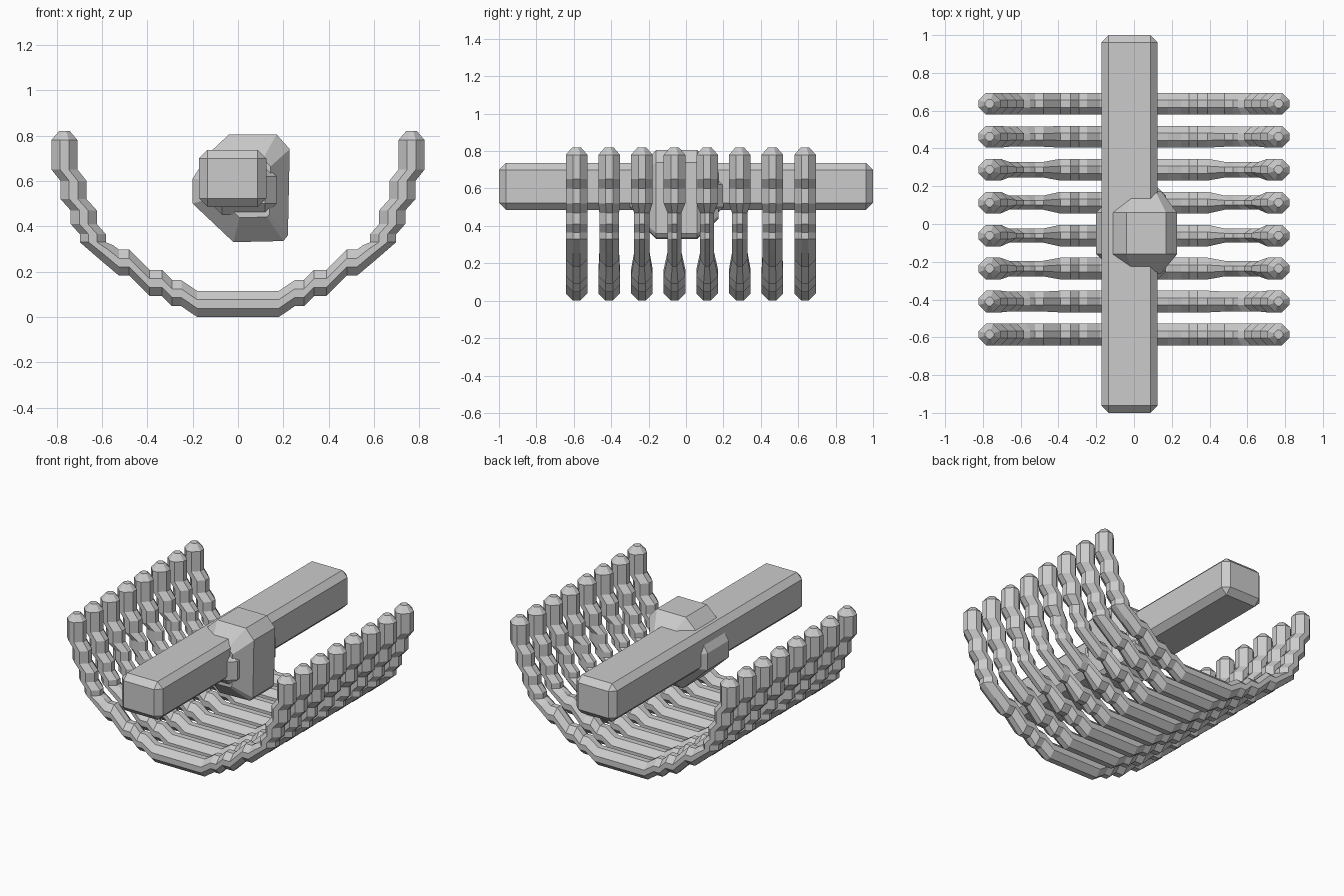
import bpy, bmesh, math

cube = bpy.data.objects.get("Cube")
if cube:
    bpy.data.objects.remove(cube, do_unlink=True)


def finish(name, bm):
    bmesh.ops.recalc_face_normals(bm, faces=bm.faces[:])
    mesh = bpy.data.meshes.new(name)
    bm.to_mesh(mesh)
    bm.free()
    obj = bpy.data.objects.new(name, mesh)
    bpy.context.collection.objects.link(obj)
    return obj


def loft(name, rings):
    """Skin a list of equal-length rings and close both ends."""
    bm = bmesh.new()
    loops = [[bm.verts.new(p) for p in ring] for ring in rings]
    for a, b in zip(loops, loops[1:]):
        for i in range(len(a)):
            j = (i + 1) % len(a)
            bm.faces.new((a[i], a[j], b[j], b[i]))
    bm.faces.new(loops[0])
    bm.faces.new(loops[-1])
    return finish(name, bm)


def chamfered_box(name, low, high, chamfer):
    bm = bmesh.new()
    bmesh.ops.create_cube(bm, size=1)
    for v in bm.verts:
        v.co = [(a + b) / 2 + c * (b - a) for a, b, c in zip(low, high, v.co)]
    bmesh.ops.bevel(bm, geom=bm.edges[:], offset=chamfer, segments=1,
                    affect='EDGES', profile=0.5)
    return finish(name, bm)


# Ribs: stepped U path, each row is x, z, section angle, section scale
HALF, FLAT = 0.0575, 0.019
OCTAGON = [(HALF, FLAT), (FLAT, HALF), (-FLAT, HALF), (-HALF, FLAT),
           (-HALF, -FLAT), (-FLAT, -HALF), (FLAT, -HALF), (HALF, -FLAT)]
SIDE = [(.765, .82, 0, .4), (.765, .78, 0, 1), (.765, .65, 0, 1),
        (.725, .60, 0, 1), (.725, .52, 0, 1), (.68, .47, 0, 1),
        (.68, .41, 0, 1), (.64, .365, 0, 1), (.64, .33, 0, 1),
        (.58, .285, 45, 1), (.525, .24, 90, 1), (.48, .24, 90, 1),
        (.39, .15, 90, 1), (.335, .15, 90, 1), (.29, .105, 90, 1),
        (.25, .105, 90, 1), (.18, .0575, 90, 1)]
PATH = SIDE + [(-x, z, 180 - a, s) for x, z, a, s in reversed(SIDE)]


def rib(name, y, neck):
    rings = []
    for x, z, angle, scale in PATH:
        a = math.radians(angle)
        depth = scale * (neck if 0.45 < abs(x) < 0.7 else 1)
        across = scale * (0.75 if angle in (45, 135) else 1)
        rings.append([(x + math.cos(a) * u * across, y + v * depth,
                       z - math.sin(a) * u * across) for u, v in OCTAGON])
    loft(name, rings)


NECKS = [1, 0.92, 0.72, 0.65]
for i, neck in enumerate(NECKS + NECKS[::-1]):
    rib(f"rib_{i + 1}", -0.585 + i * 0.1745, neck)

# Long central bar
chamfered_box("central_bar", (-.172, -1, .485), (.125, 1, .737), .038)

# Faceted hub around the bar
OUTLINE = [(-.04, .805), (.17, .805), (.228, .74), (.22, .36), (.2, .335),
           (-.02, .33), (-.2, .5), (-.2, .61), (-.13, .72)]
CX, CZ = 0.04, 0.57
loft("hub", [[(CX + (x - CX) * s, y, CZ + (z - CZ) * s) for x, z in OUTLINE]
             for y, s in [(-.262, .55), (-.16, 1), (.06, 1), (.175, .55)]])

# Collar that blends the hub into the bar
chamfered_box("hub_collar", (-.12, -.3, .45), (.17, .2, .67), .05)
